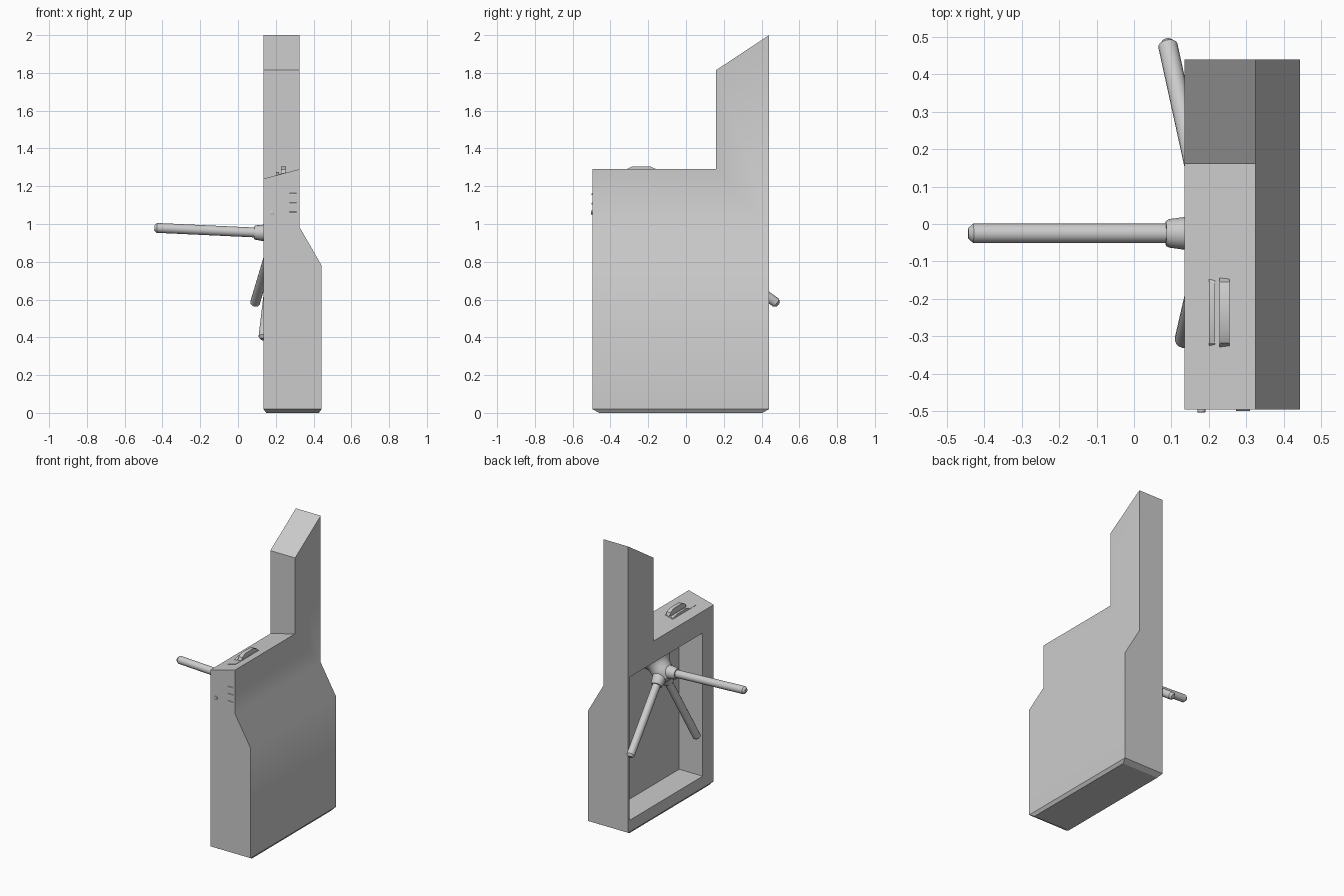
import bpy, bmesh, math
from mathutils import Vector

if "Cube" in bpy.data.objects:
    bpy.data.objects.remove(bpy.data.objects["Cube"])


def finish(name, bm, smooth=31):
    bmesh.ops.recalc_face_normals(bm, faces=bm.faces)
    me = bpy.data.meshes.new(name)
    bm.to_mesh(me)
    bm.free()
    ob = bpy.data.objects.new(name, me)
    bpy.context.collection.objects.link(ob)
    bpy.ops.object.select_all(action='DESELECT')
    ob.select_set(True)
    bpy.context.view_layer.objects.active = ob
    if smooth:
        bpy.ops.object.shade_smooth_by_angle(angle=math.radians(smooth))
    return ob


def prism(name, pts, axis, lo, hi, smooth=31):
    """Extrude a profile: (x, z) points along y, or (y, z) points along x."""
    bm = bmesh.new()
    place = (lambda a, b: (a, lo, b)) if axis == 'y' else (lambda a, b: (lo, a, b))
    face = bm.faces.new([bm.verts.new(place(*p)) for p in pts])
    ext = bmesh.ops.extrude_face_region(bm, geom=[face])
    move = Vector((0, hi - lo, 0)) if axis == 'y' else Vector((hi - lo, 0, 0))
    bmesh.ops.translate(bm, vec=move,
                        verts=[v for v in ext['geom'] if isinstance(v, bmesh.types.BMVert)])
    return finish(name, bm, smooth)


def lathe(name, origin, direction, profile, segs=16):
    """Closed solid of (distance, radius) rings along a direction."""
    bm = bmesh.new()
    q = Vector(direction).to_track_quat('Z', 'Y')
    rings = []
    for t, r in profile:
        rings.append([bm.verts.new(Vector(origin) + q @ Vector(
            (r * math.cos(2 * math.pi * i / segs), r * math.sin(2 * math.pi * i / segs), t)))
            for i in range(segs)])
    for a, b in zip(rings, rings[1:]):
        for i in range(segs):
            j = (i + 1) % segs
            bm.faces.new((a[i], a[j], b[j], b[i]))
    bm.faces.new(rings[0])
    bm.faces.new(rings[-1])
    return finish(name, bm)


def cut(ob, cutter):
    cutter.hide_render = True
    mod = ob.modifiers.new('cut', 'BOOLEAN')
    mod.operation = 'DIFFERENCE'
    mod.solver = 'EXACT'
    mod.object = cutter
    bpy.context.view_layer.objects.active = ob
    bpy.ops.object.modifier_apply(modifier=mod.name)
    bpy.data.objects.remove(cutter)


X0, X1, X2 = 0.135, 0.325, 0.443   # inner side, upper outer side, lower outer side
Y0, Y1 = -0.495, 0.44

# Cabinet and column, cut from one extruded profile
cabinet = prism('cabinet', [(X0, .02), (X2, .02), (X2, .78), (X1, .985), (X1, 2), (X0, 2)],
                'y', Y0, Y1, 0)
cut(cabinet, prism('top_cutter', [(0, 1.2045), (.5, 1.336), (.5, 2.2), (0, 2.2)],
                   'y', -1, .16, 0))
cut(cabinet, prism('slant_cutter', [(.02, 1.7225), (.58, 2.0925), (.58, 2.4), (.02, 2.4)],
                   'x', 0, .6, 0))
# Open bay on the passage side
cut(cabinet, prism('bay_cutter', [(-.375, .10), (.425, .10), (.425, 1.09), (-.375, 1.09)],
                   'x', 0, .315, 0))
bpy.context.view_layer.objects.active = cabinet
cabinet.select_set(True)
bpy.ops.object.shade_smooth_by_angle(angle=math.radians(31))

# Tapered base
base = prism('base', [(X0 + .015, 0), (X2 - .015, 0), (X2, .02), (X0, .02)], 'y', Y0, Y1, 0)
for v in base.data.vertices:
    if v.co.z < .01:
        v.co.y += .035 if v.co.y < 0 else -.035

# Tripod hub, flaring back towards the bay wall
HUB = Vector((.2, -.025, .95))
AXIS = Vector((.673, -.125, .73))
lathe('hub', HUB, AXIS, [(-.075, .02), (-.065, .045), (-.03, .065), (0, .07),
                         (.03, .072), (.055, .082), (.07, .095)], 24)

# Three arms with sockets
for n, tip in enumerate([(-.443, -.025, .98), (.088, .488, .575), (.133, -.315, .39)], 1):
    d = Vector(tip) - HUB
    L = d.length
    lathe(f'arm_socket_{n}', HUB, d, [(.02, .048), (.07, .043), (.107, .038), (.115, .033)])
    lathe(f'arm_{n}', HUB, d, [(.05, .026), (L - .014, .026), (L, .014)])

# Card reader on the sloping top: plate and two ridges
slope = .05 / .19
top = lambda x: 1.24 + (x - X0) * slope
prism('reader_plate', [(.2, top(.2) - .005), (.258, top(.258) - .005),
                       (.258, top(.258) + .002), (.2, top(.2) + .002)], 'y', -.395, -.14)
for name, a, b, h in [('reader_ridge_low', .2, .217, 1.275), ('reader_ridge_high', .228, .255, 1.305)]:
    z = top(a) - .005
    m = z + .65 * (h - z)
    prism(name, [(-.332, z), (-.318, m), (-.285, h), (-.19, h), (-.155, m), (-.14, z)], 'x', a, b)

# Lock and vent louvres on the front
lathe('lock', (.18, Y0 + .01, 1.06), (0, -1, 0), [(0, .011), (.017, .011), (.019, .008)])
for i in range(3):
    z = 1.06 + .05 * i
    prism(f'vent_louvre_{i + 1}', [(Y0 + .004, z - .006), (Y0 - .005, z - .006),
                                   (Y0 - .004, z + .002), (Y0 + .004, z + .008)], 'x', .272, .31)
